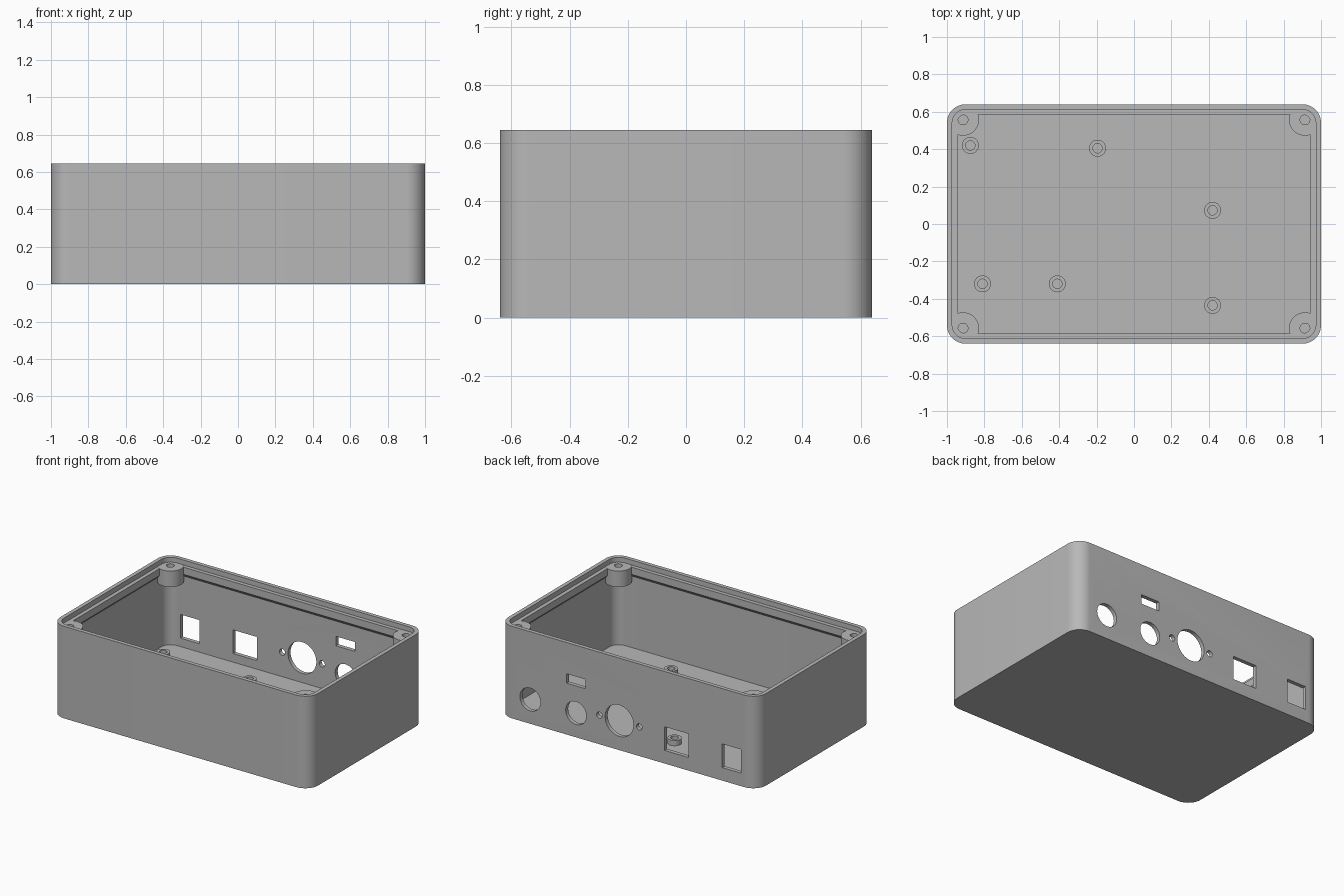
import bpy, bmesh, math
from mathutils import Vector, Matrix

if "Cube" in bpy.data.objects:
    bpy.data.objects.remove(bpy.data.objects["Cube"], do_unlink=True)

HALF_X, HALF_Y, HEIGHT = 1.0, 0.64, 0.645
CORNER = 0.1
WALL, LEDGE = 0.028, 0.055
FLOOR, LEDGE_TOP, LEDGE_LOW = 0.032, 0.61, 0.56

grey = bpy.data.materials.new("plain grey")
grey.use_nodes = True
grey.diffuse_color = (0.48, 0.48, 0.48, 1)
grey.node_tree.nodes["Principled BSDF"].inputs["Base Color"].default_value = (0.48, 0.48, 0.48, 1)


def make_object(name, bm):
    bmesh.ops.recalc_face_normals(bm, faces=bm.faces)
    mesh = bpy.data.meshes.new(name)
    bm.to_mesh(mesh)
    bm.free()
    mesh.materials.append(grey)
    obj = bpy.data.objects.new(name, mesh)
    bpy.context.collection.objects.link(obj)
    return obj


def smooth(obj):
    bpy.ops.object.select_all(action="DESELECT")
    obj.select_set(True)
    bpy.context.view_layer.objects.active = obj
    bpy.ops.object.shade_smooth_by_angle(angle=math.radians(30))


def skin(name, loops):
    """Join successive closed loops of points and cap both ends."""
    bm = bmesh.new()
    rings = [[bm.verts.new(p) for p in loop] for loop in loops]
    for a, b in zip(rings, rings[1:]):
        for i in range(len(a)):
            j = (i + 1) % len(a)
            bm.faces.new((a[i], a[j], b[j], b[i]))
    bm.faces.new(rings[0])
    bm.faces.new(rings[-1])
    return make_object(name, bm)


def rounded_loop(inset, z, steps=12):
    radius = CORNER - inset
    points = []
    for quarter, (sx, sy) in enumerate([(1, 1), (-1, 1), (-1, -1), (1, -1)]):
        for k in range(steps + 1):
            a = math.pi / 2 * (quarter + k / steps)
            points.append((sx * (HALF_X - CORNER) + radius * math.cos(a),
                           sy * (HALF_Y - CORNER) + radius * math.sin(a), z))
    return points


def keep_inside(x, y, inset=0.012):
    """Pull a point back inside the rounded wall outline."""
    core = Vector((max(-HALF_X + CORNER, min(HALF_X - CORNER, x)),
                   max(-HALF_Y + CORNER, min(HALF_Y - CORNER, y))))
    out = Vector((x, y)) - core
    if out.length > CORNER - inset:
        out.length = CORNER - inset
    return core + out


def circle_loop(x, y, r, z, n=40):
    turns = [2 * math.pi * i / n for i in range(n)]
    return [(*keep_inside(x + r * math.cos(a), y + r * math.sin(a)), z) for a in turns]


def drilled_post(name, x, y, r, hole, low, high, hole_low):
    smooth(skin(name, [circle_loop(x, y, r, low), circle_loop(x, y, r, high),
                       circle_loop(x, y, hole, high), circle_loop(x, y, hole, hole_low)]))


# Shell: outside, rim, lid ledge with sloped underside, inner wall, floor
profile = [(0, 0), (0, HEIGHT), (WALL, HEIGHT), (WALL, LEDGE_TOP), (LEDGE, LEDGE_TOP),
           (LEDGE, LEDGE_LOW), (WALL, LEDGE_LOW - LEDGE + WALL), (WALL, FLOOR)]
shell = skin("enclosure_shell", [rounded_loop(inset, z) for inset, z in profile])

# Connector openings in the back wall
cut = bmesh.new()
for x, z, r in [(0.76, 0.17, 0.08), (0.405, 0.17, 0.08), (0.069, 0.206, 0.11),
                (0.223, 0.204, 0.022), (-0.086, 0.204, 0.022)]:
    bmesh.ops.create_cone(cut, cap_ends=True, segments=40, radius1=r, radius2=r, depth=0.2,
                          matrix=Matrix.Translation((x, HALF_Y, z)) @ Matrix.Rotation(math.pi / 2, 4, "X"))
for x, z, w, h in [(0.404, 0.393, 0.146, 0.066), (-0.375, 0.175, 0.185, 0.166),
                   (-0.802, 0.174, 0.147, 0.166)]:
    bmesh.ops.create_cube(cut, size=1, matrix=Matrix.Translation((x, HALF_Y, z))
                          @ Matrix.Diagonal((w, 0.2, h, 1)))
cutter = make_object("opening_cutter", cut)
cutter.hide_render = True
openings = shell.modifiers.new("openings", "BOOLEAN")
openings.operation = "DIFFERENCE"
openings.solver = "EXACT"
openings.object = cutter
bpy.context.view_layer.objects.active = shell
bpy.ops.object.modifier_apply(modifier=openings.name)
bpy.data.objects.remove(cutter, do_unlink=True)
smooth(shell)

# Lid screw posts hanging in the corners
for side, sx in (("left", 1), ("right", -1)):
    for end, sy in (("front", -1), ("back", 1)):
        drilled_post(f"{end}_{side}_screw_post", sx * 0.914, sy * 0.557, 0.085, 0.026,
                     0.5, LEDGE_TOP + 0.001, 0.52)

# Board standoffs on the floor
spots = [(-0.875, 0.42), (-0.195, 0.405), (0.42, 0.073), (-0.81, -0.32), (-0.41, -0.32), (0.42, -0.435)]
for i, (x, y) in enumerate(spots, 1):
    drilled_post(f"board_standoff_{i}", x, y, 0.045, 0.025, FLOOR - 0.01, 0.069, FLOOR + 0.001)
